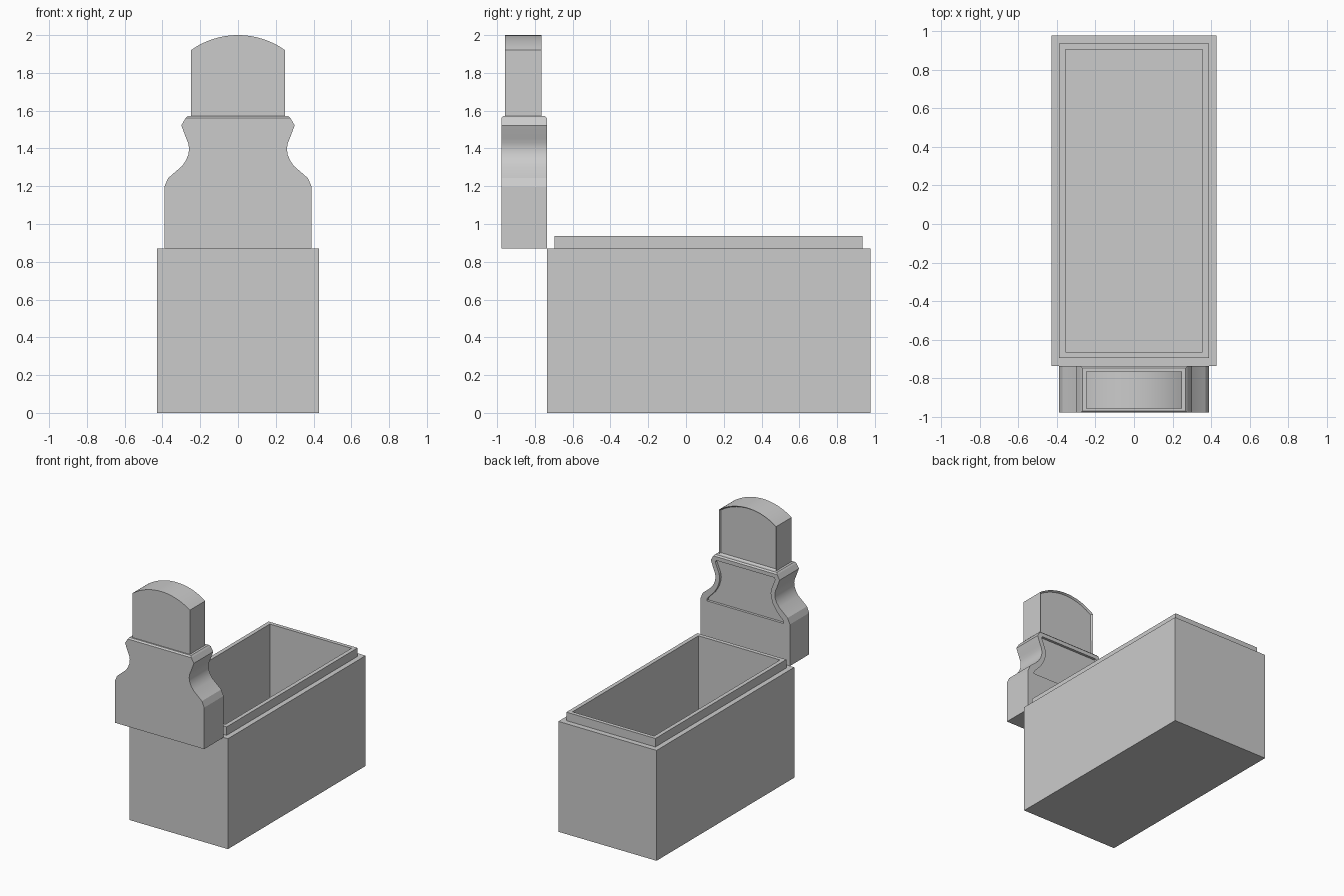
import bpy, bmesh, math

if "Cube" in bpy.data.objects:
    bpy.data.objects.remove(bpy.data.objects["Cube"])


def finish(name, bm):
    bmesh.ops.recalc_face_normals(bm, faces=bm.faces)
    mesh = bpy.data.meshes.new(name)
    bm.to_mesh(mesh)
    bm.free()
    ob = bpy.data.objects.new(name, mesh)
    bpy.context.collection.objects.link(ob)
    return ob


def loft(bm, loops):
    """Closed skin through matching vertex loops, capped at both ends."""
    rings = [[bm.verts.new(p) for p in loop] for loop in loops]
    for a, b in zip(rings, rings[1:]):
        n = len(a)
        for i in range(n):
            bm.faces.new((a[i], a[(i + 1) % n], b[(i + 1) % n], b[i]))
    bm.faces.new(rings[0])
    return bm.faces.new(rings[-1])


def rect(x, y0, y1, z):
    return [(-x, y0, z), (x, y0, z), (x, y1, z), (-x, y1, z)]


def mirrored(half):
    """Right half of an x-z outline, bottom to top, closed by mirroring."""
    return half + [(-x, z) for x, z in reversed(half) if x > 1e-5]


def prism(name, half, y0, y1, inset=0, depth=0):
    bm = bmesh.new()
    outline = mirrored(half)
    back = loft(bm, [[(x, y, z) for x, z in outline] for y in (y0, y1)])
    bmesh.ops.recalc_face_normals(bm, faces=bm.faces)
    if inset:
        bmesh.ops.inset_individual(bm, faces=[back], thickness=inset, depth=-depth)
    return finish(name, bm)


# Hollow box with a stepped lip
bm = bmesh.new()
loft(bm, [rect(0.428, -0.737, 0.978, 0), rect(0.428, -0.737, 0.978, 0.87),
          rect(0.388, -0.695, 0.935, 0.87), rect(0.388, -0.695, 0.935, 0.937),
          rect(0.356, -0.663, 0.905, 0.937), rect(0.356, -0.663, 0.905, 0.04)])
finish("box", bm)

# Curved pedestal of the headstone
waist = [(0.39, 0.87), (0.39, 1.197), (0.37, 1.243), (0.296, 1.307),
         (0.275, 1.338), (0.262, 1.37), (0.259, 1.40), (0.264, 1.43),
         (0.275, 1.455), (0.30, 1.522), (0.278, 1.56)]
pedestal = prism("headstone_pedestal", waist, -0.978, -0.737)

# Sunken panel on the back of the pedestal
panel = [(0.335, 1.19), (0.33, 1.212), (0.27, 1.275), (0.24, 1.325), (0.226, 1.37),
         (0.222, 1.40), (0.228, 1.435), (0.242, 1.47), (0.26, 1.515), (0.255, 1.53)]
cutter = prism("panel_cutter", panel, -0.757, -0.70)
cutter.hide_render = True
cutter.hide_set(True)
mod = pedestal.modifiers.new("panel", 'BOOLEAN')
mod.operation = 'DIFFERENCE'
mod.solver = 'EXACT'
mod.object = cutter

# Thin chamfered ledge on the pedestal
bm = bmesh.new()
loft(bm, [rect(0.278, -0.978, -0.737, 1.56), rect(0.268, -0.968, -0.747, 1.571)])
finish("headstone_ledge", bm)

# Arched top block with a shallow recess in its back
R = 0.43
a0 = math.asin(0.25 / R)
steps = 10
arch = [(0.25, 1.571)]
arch += [(R * math.sin(a0 * (1 - i / steps)), 2 - R + R * math.cos(a0 * (1 - i / steps)))
         for i in range(steps + 1)]
top = prism("headstone_top", arch, -0.957, -0.765, inset=0.01, depth=0.015)

for ob in (pedestal, top):
    bpy.context.view_layer.objects.active = ob
    bpy.ops.object.select_all(action='DESELECT')
    ob.select_set(True)
    bpy.ops.object.shade_smooth_by_angle(angle=math.radians(20))
